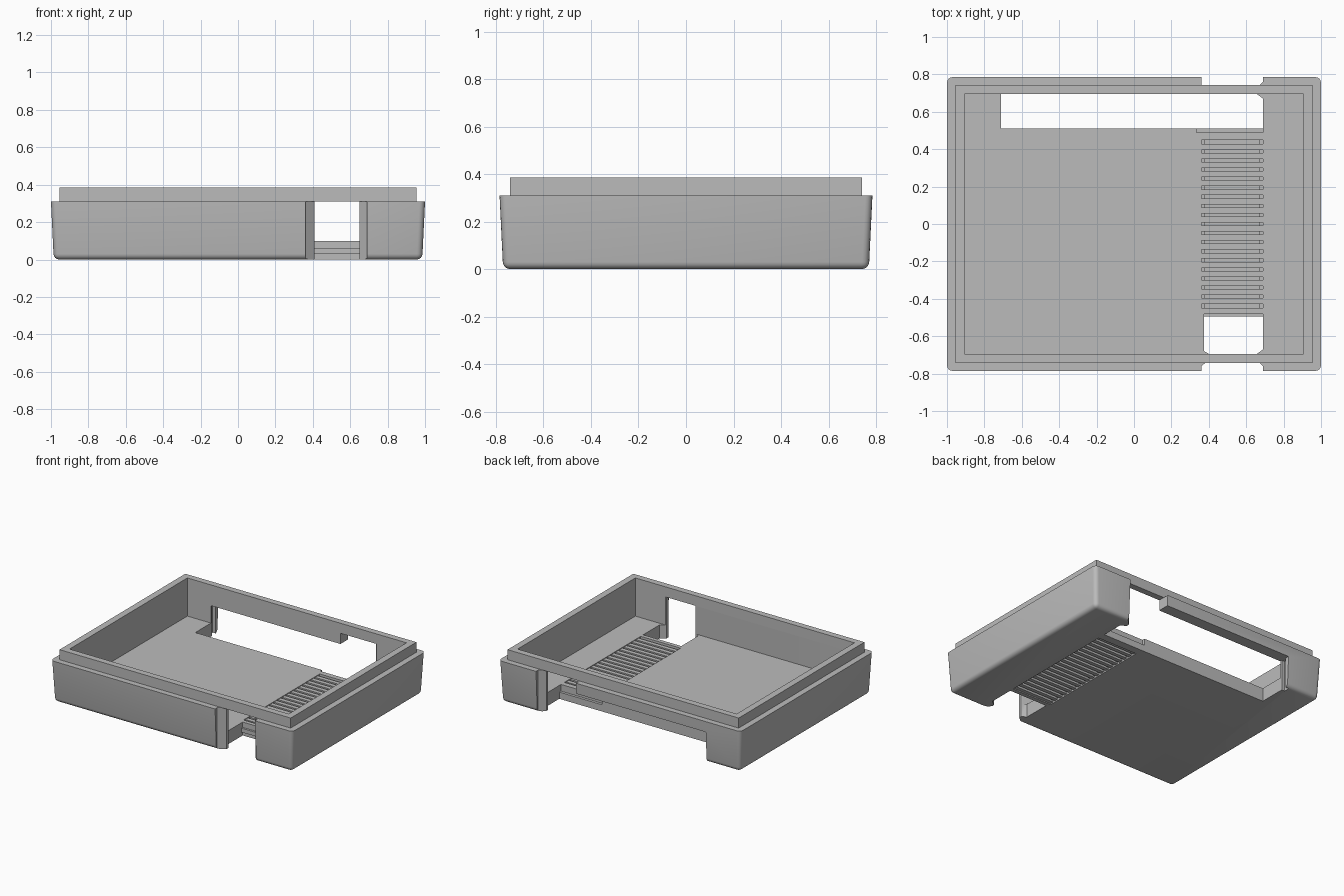
import bpy, bmesh

cube = bpy.data.objects.get("Cube")
if cube:
    bpy.data.objects.remove(cube, do_unlink=True)

grey = bpy.data.materials.new("plain grey")
grey.use_nodes = True
grey.diffuse_color = (0.5, 0.5, 0.5, 1)
grey.node_tree.nodes["Principled BSDF"].inputs["Base Color"].default_value = (0.5, 0.5, 0.5, 1)


def make(name, bm):
    bmesh.ops.recalc_face_normals(bm, faces=bm.faces)
    mesh = bpy.data.meshes.new(name)
    bm.to_mesh(mesh)
    bm.free()
    obj = bpy.data.objects.new(name, mesh)
    mesh.materials.append(grey)
    bpy.context.collection.objects.link(obj)
    return obj


def prism(name, outline, z0, z1):
    bm = bmesh.new()
    face = bm.faces.new([bm.verts.new((x, y, z0)) for x, y in outline])
    top = bmesh.ops.extrude_face_region(bm, geom=[face])
    for v in top["geom"]:
        if isinstance(v, bmesh.types.BMVert):
            v.co.z = z1
    return make(name, bm)


def box(name, x0, x1, y0, y1, z0, z1):
    return prism(name, [(x0, y0), (x1, y0), (x1, y1), (x0, y1)], z0, z1)


def activate(obj):
    bpy.ops.object.select_all(action="DESELECT")
    obj.select_set(True)
    bpy.context.view_layer.objects.active = obj


def cut(target, cutter):
    activate(target)
    mod = target.modifiers.new("cut", "BOOLEAN")
    mod.operation = "DIFFERENCE"
    mod.solver = "EXACT"
    mod.object = cutter
    bpy.ops.object.modifier_apply(modifier=mod.name)
    bpy.data.objects.remove(cutter, do_unlink=True)


# Drafted tray body with rounded corners and bottom edges
LEDGE, FLOOR, TOP = 0.31, 0.10, 0.385
bm = bmesh.new()
bmesh.ops.create_cube(bm, size=2)
for v in bm.verts:
    up = v.co.z > 0
    v.co.x *= 1.0 if up else 0.985
    v.co.y *= 0.785 if up else 0.77
    v.co.z = LEDGE if up else 0
edges = [e for e in bm.edges if any(v.co.z < 0.01 for v in e.verts)]
bmesh.ops.bevel(bm, geom=edges, offset=0.03, segments=4, profile=0.5, affect="EDGES")
body = make("tray_body", bm)
cut(body, box("cavity", -0.905, 0.905, -0.695, 0.695, FLOOR, 1))

# Front doorway with pinched jambs, open through the floor
L, R = 0.36, 0.69
cut(body, prism("front_notch", [
    (L, -0.9), (L, -0.76), (0.41, -0.72), (0.41, -0.70), (0.375, -0.68), (0.375, -0.48),
    (R, -0.48), (R, -0.67), (0.65, -0.70), (0.65, -0.72), (R, -0.76), (R, -0.9)], -0.1, 0.5))

# Back doorway, joined to a long low opening
cut(body, prism("back_notch", [
    (L, 0.51), (R, 0.51), (R, 0.67), (0.65, 0.70), (0.65, 0.72), (R, 0.76),
    (R, 0.9), (L, 0.9)], -0.1, 0.5))
cut(body, prism("back_opening", [
    (-0.71, 0.51), (0.5, 0.51), (0.5, 0.9), (-0.71, 0.9), (-0.71, 0.75),
    (-0.735, 0.75), (-0.735, 0.71), (-0.71, 0.71)], -0.1, 0.23))
cut(body, box("back_step", 0.335, R, 0.49, 0.55, 0.05, 0.2))

# Well for the vent
cut(body, box("vent_well", L, R, -0.45, 0.45, -0.1, 0.2))
activate(body)
bpy.ops.object.shade_smooth_by_angle(angle=0.6)

# Raised lip around the rim
lip = box("rim_lip", -0.955, 0.955, -0.742, 0.742, LEDGE, TOP)
cut(lip, box("lip_hole", -0.905, 0.905, -0.695, 0.695, 0.2, 1))

# Staggered vent slats: the lower row closes the gaps of the upper row
PITCH, COUNT = 0.0485, 18
for i in range(COUNT):
    y = (i - (COUNT - 1) / 2) * PITCH
    box("upper_slat", L, R, y - 0.016, y + 0.016, 0.06, 0.095)
for i in range(COUNT + 1):
    y = (i - COUNT / 2) * PITCH
    box("lower_slat", L, R, y - 0.014, y + 0.014, 0.008, 0.04)

# Rails holding the slat ends, and the sill of the doorway
for x in (L, R - 0.018):
    box("slat_rail", x, x + 0.018, -0.45, 0.45, 0.02, 0.08)
box("door_sill", 0.375, R, -0.495, -0.478, 0.03, 0.06)
